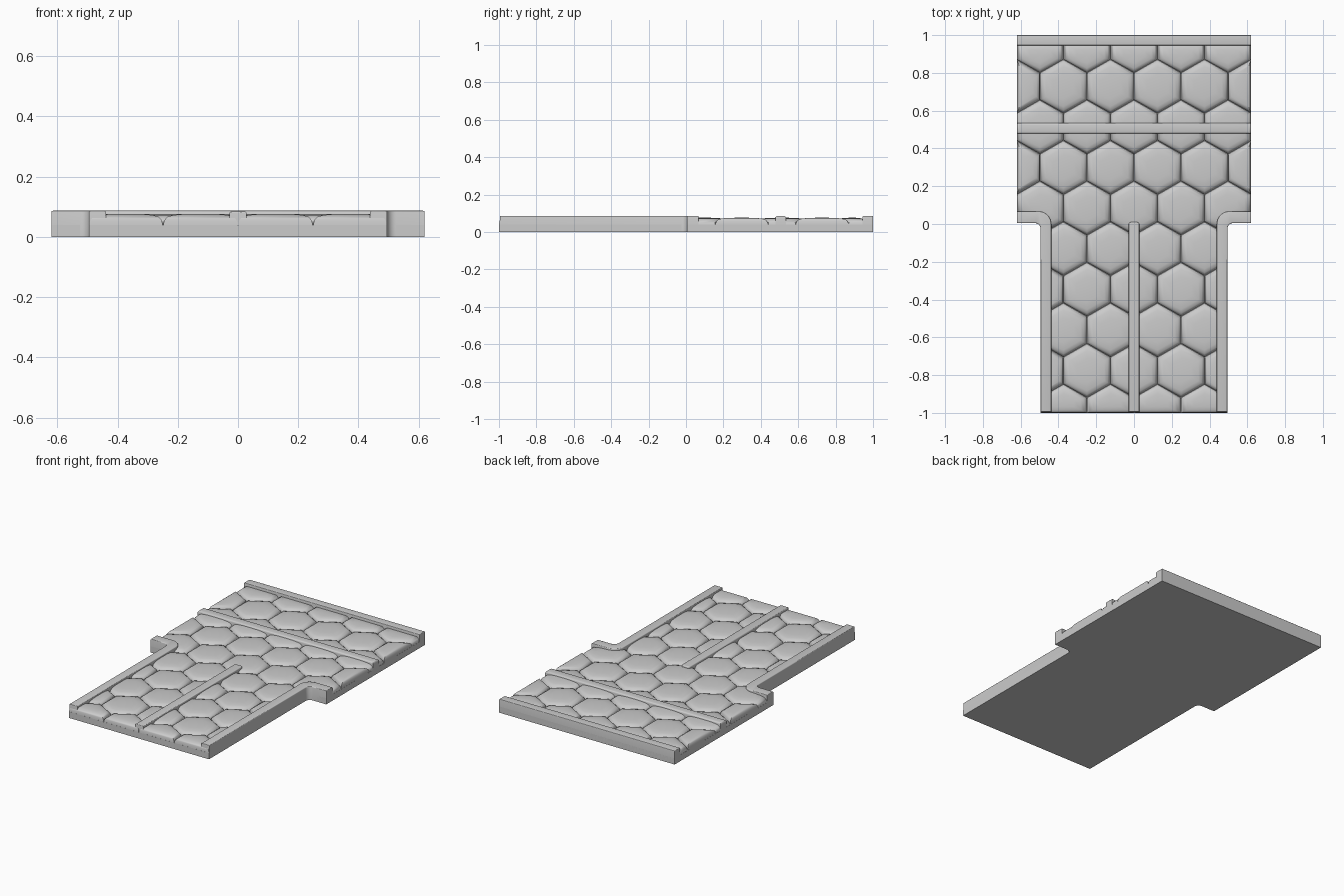
import bpy, bmesh, math
from mathutils import Vector

if "Cube" in bpy.data.objects:
    bpy.data.objects.remove(bpy.data.objects["Cube"])

H = 0.087                     # rail height
SLAB = 0.04                   # slab height
SIDE = 0.1435                 # hexagon side
W = 0.249                     # hexagon width across flats


def finish(bm, name, angle=40):
    bmesh.ops.recalc_face_normals(bm, faces=bm.faces)
    me = bpy.data.meshes.new(name)
    bm.to_mesh(me)
    bm.free()
    ob = bpy.data.objects.new(name, me)
    bpy.context.collection.objects.link(ob)
    bpy.ops.object.select_all(action='DESELECT')
    ob.select_set(True)
    bpy.context.view_layer.objects.active = ob
    bpy.ops.object.shade_smooth_by_angle(angle=math.radians(angle))
    return ob


def prism(name, outline, z0, z1, bevel=0.0):
    """Extrude an outline upward and round its top edge."""
    bm = bmesh.new()
    f = bm.faces.new([bm.verts.new((x, y, z0)) for x, y in outline])
    r = bmesh.ops.extrude_face_region(bm, geom=[f])
    top = [v for v in r['geom'] if isinstance(v, bmesh.types.BMVert)]
    bmesh.ops.translate(bm, verts=top, vec=(0, 0, z1 - z0))
    if bevel:
        edges = [e for e in bm.edges if all(v in top for v in e.verts)]
        bmesh.ops.bevel(bm, geom=edges, offset=bevel, segments=3, profile=0.5,
                        affect='EDGES')
    return finish(bm, name)


def rect(x0, x1, y0, y1):
    return [(x0, y0), (x1, y0), (x1, y1), (x0, y1)]


def arc(cx, cy, r, a0, a1, n=8):
    return [(cx + r * math.cos(math.radians(a0 + (a1 - a0) * i / n)),
             cy + r * math.sin(math.radians(a0 + (a1 - a0) * i / n)))
            for i in range(n + 1)]


def clip(poly, a, b, c):
    """Keep the part of a polygon where a*x + b*y <= c."""
    out = []
    for i, p in enumerate(poly):
        q = poly[(i + 1) % len(poly)]
        dp, dq = a * p[0] + b * p[1] - c, a * q[0] + b * q[1] - c
        if dp <= 0:
            out.append(p)
        if dp * dq < 0:
            t = dp / (dp - dq)
            out.append((p[0] + t * (q[0] - p[0]), p[1] + t * (q[1] - p[1])))
    return out


def area_centre(poly):
    a = cx = cy = 0
    for i, (x0, y0) in enumerate(poly):
        x1, y1 = poly[(i + 1) % len(poly)]
        k = x0 * y1 - x1 * y0
        a, cx, cy = a + k, cx + (x0 + x1) * k, cy + (y0 + y1) * k
    if abs(a) < 0.001:
        return 0, None
    return abs(a) / 2, Vector((cx / (3 * a), cy / (3 * a)))


# T-shaped base slab
prism("base_slab", [(-0.495, -1), (0.495, -1), (0.495, 0.005), (0.62, 0.005),
                    (0.62, 1), (-0.62, 1), (-0.62, 0.005), (-0.495, 0.005)], 0, SLAB)

# Pillowed hexagon tiles, trimmed to the slab
RINGS = [(1.0, 0.036), (0.985, 0.048), (0.95, 0.059), (0.88, 0.067),
         (0.74, 0.0725), (0.45, 0.076)]
bm = bmesh.new()
for row in range(-1, 9):
    cy = 0.728 - 0.215 * row
    for col in range(-3, 4):
        cx = col * W + (W / 2 if row % 2 == 0 else 0)
        poly = [(cx + W / 2 * sx, cy + SIDE * sy) for sx, sy in
                ((0, -1), (1, -.5), (1, .5), (0, 1), (-1, .5), (-1, -.5))]
        xmax = 0.62 if cy > 0 else 0.495
        for plane in ((1, 0, xmax), (-1, 0, xmax), (0, -1, 1), (0, 1, 0.955)):
            poly = clip(poly, *plane)
        if row == 3 and abs(cx) > 0.4:
            poly = clip(poly, 0.49 * math.copysign(1, cx), -1, 0.2375)
        if len(poly) < 3:
            continue
        area, c = area_centre(poly)
        if not c:
            continue
        rings = []
        for s, z in RINGS:
            rings.append([bm.verts.new((*(c + (Vector(p) - c) * s * 0.997), z)) for p in poly])
        tip = bm.verts.new((c.x, c.y, 0.077))
        n = len(poly)
        for i in range(n):
            j = (i + 1) % n
            for lo, hi in zip(rings, rings[1:]):
                bm.faces.new((lo[i], lo[j], hi[j], hi[i]))
            bm.faces.new((rings[-1][i], rings[-1][j], tip))
finish(bm, "hexagon_tiles", 50)

# Side rails turning outward at the shoulders
rail = ([(0.438, -0.995), (0.495, -0.995)] + arc(0.525, -0.025, 0.03, 180, 90)
        + [(0.62, 0.005), (0.62, 0.067)] + arc(0.506, -0.001, 0.068, 90, 180))
for s, side in ((1, "right"), (-1, "left")):
    prism(side + "_rail", [(s * x, y) for x, y in rail], 0, H, 0.005)

# Back rail, cross bar and centre divider
prism("back_rail", rect(-0.62, 0.62, 0.945, 1.0), 0, H, 0.005)
prism("cross_bar", rect(-0.62, 0.62, 0.478, 0.535), 0.02, H, 0.012)
prism("centre_divider", [(-0.028, -0.995), (0.028, -0.995)]
      + arc(0.016, -0.002, 0.012, 0, 90, 4) + arc(-0.016, -0.002, 0.012, 90, 180, 4),
      0.02, H - 0.002, 0.006)
